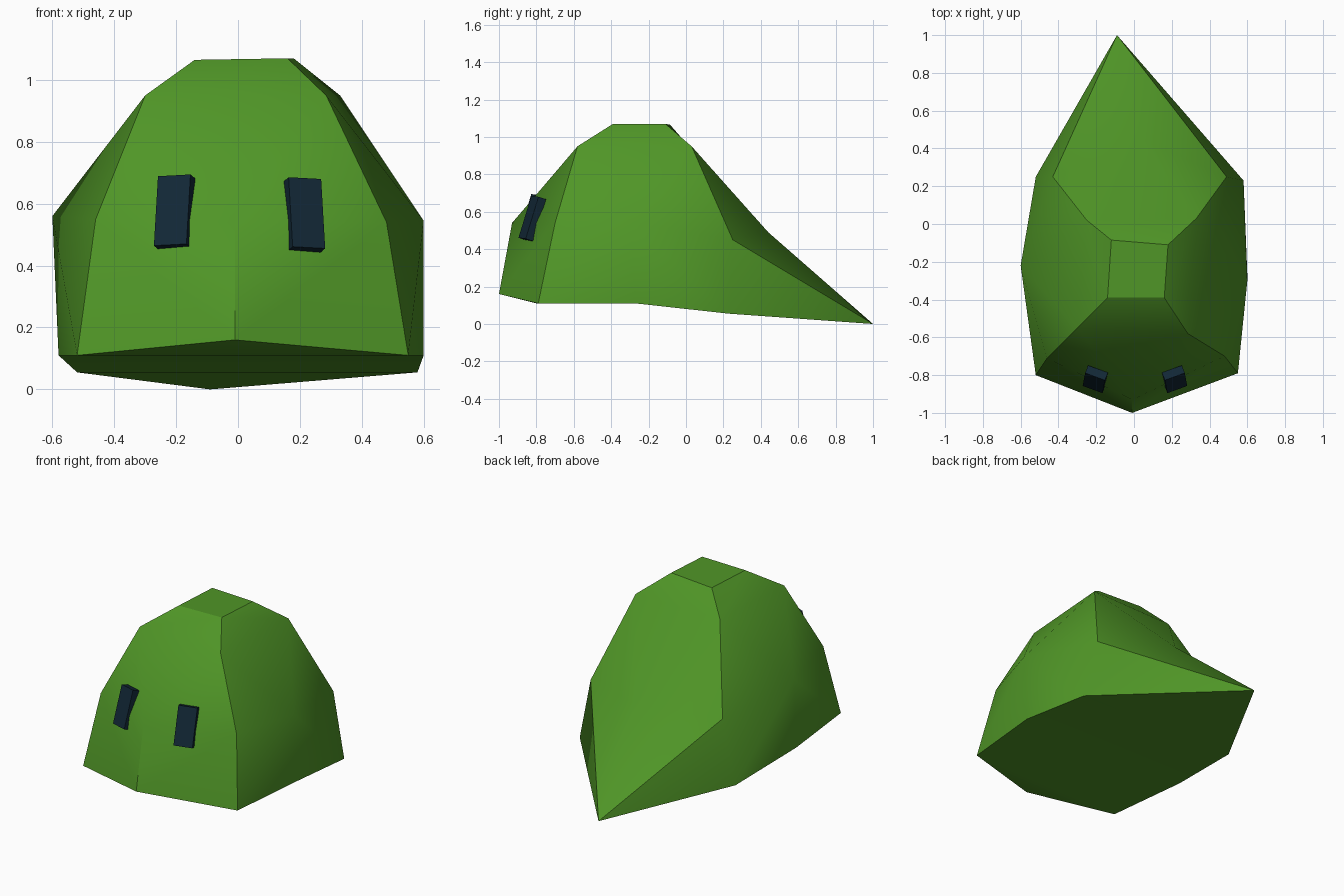
import bpy
import bmesh
from math import radians
from mathutils import Matrix

default_cube = bpy.data.objects.get("Cube")
if default_cube:
    bpy.data.objects.remove(default_cube, do_unlink=True)


def make_material(name, colour):
    material = bpy.data.materials.new(name)
    material.use_nodes = True
    material.diffuse_color = colour
    shader = material.node_tree.nodes["Principled BSDF"]
    shader.inputs["Base Color"].default_value = colour
    shader.inputs["Roughness"].default_value = 0.8
    return material


def make_object(name, mesh_builder, material):
    mesh = bpy.data.meshes.new(name)
    mesh_builder.to_mesh(mesh)
    mesh_builder.free()
    mesh.materials.append(material)
    obj = bpy.data.objects.new(name, mesh)
    bpy.context.collection.objects.link(obj)
    return obj


green = make_material("leaf green", (0.08, 0.305, 0.02, 1))
navy = make_material("dark navy", (0.006, 0.021, 0.037, 1))

# Key points on the centre line
centre_points = {
    "nose_base": (-0.01, -1.0, 0.16),
    "nose": (-0.01, -0.93, 0.54),
    "rump": (0.05, 0.44, 0.49),
    "tail": (-0.09, 1.0, 0.0),
}

# Key points of the two slightly uneven sides
left_points = {
    "top_front": (0.16, -0.39, 1.07),
    "top_back": (0.18, -0.11, 1.07),
    "shoulder": (0.285, -0.58, 0.95),
    "hip": (0.33, 0.03, 0.95),
    "cheek": (0.48, -0.70, 0.54),
    "flank": (0.60, -0.30, 0.545),
    "haunch": (0.49, 0.25, 0.45),
    "base_front": (0.55, -0.79, 0.11),
    "base_side": (0.60, -0.27, 0.11),
    "base_back": (0.58, 0.23, 0.055),
}
right_points = {
    "top_front": (-0.14, -0.39, 1.065),
    "top_back": (-0.12, -0.085, 1.065),
    "shoulder": (-0.30, -0.55, 0.95),
    "hip": (-0.25, 0.02, 0.945),
    "cheek": (-0.46, -0.71, 0.55),
    "flank": (-0.60, -0.22, 0.56),
    "haunch": (-0.43, 0.25, 0.45),
    "base_front": (-0.52, -0.80, 0.11),
    "base_side": (-0.58, -0.27, 0.11),
    "base_back": (-0.52, 0.25, 0.055),
}

# Body: faceted shell, smooth inside each panel and sharp between panels
shell = bmesh.new()
centre = {name: shell.verts.new(co) for name, co in centre_points.items()}
sides = []
for points in (left_points, right_points):
    corners = {name: shell.verts.new(co) for name, co in points.items()}
    corners.update(centre)
    sides.append(corners)
left, right = sides
panel_of = {}


def add_face(panel, verts):
    panel_of[shell.faces.new(verts)] = panel


def add_side_faces(panel, *outlines):
    for outline in outlines:
        add_face(panel, [corners[name] for name in outline.split()])


def add_bridge(panel, first, second):
    add_face(panel, [left[first], left[second], right[second], right[first]])


def add_cap(panel, pair, point):
    add_face(panel, [left[pair], right[pair], centre[point]])


for label, corners in (("left", left), ("right", right)):
    add_side_faces("front", "nose_base base_front cheek nose", "nose cheek shoulder")
    add_side_faces("back", "rump haunch hip", "rump tail haunch")
    add_side_faces(label, "top_front shoulder hip top_back",
                   "shoulder cheek flank", "shoulder flank hip", "hip flank haunch",
                   "cheek base_front flank", "flank base_front base_side",
                   "flank base_side base_back", "flank base_back haunch",
                   "haunch base_back tail")

add_bridge("top", "top_front", "top_back")
add_bridge("front", "top_front", "shoulder")
add_bridge("back", "top_back", "hip")
add_cap("front", "shoulder", "nose")
add_cap("back", "hip", "rump")
add_cap("underside", "base_front", "nose_base")
add_bridge("underside", "base_front", "base_side")
add_bridge("underside", "base_side", "base_back")
add_cap("underside", "base_back", "tail")

bmesh.ops.recalc_face_normals(shell, faces=shell.faces[:])
for face in shell.faces:
    face.smooth = True
for edge in shell.edges:
    edge.smooth = len({panel_of[face] for face in edge.link_faces}) == 1
    if set(edge.verts) == {centre["nose"], centre["nose_base"]}:
        edge.smooth = False
make_object("body", shell, green)


# Eyes: thin tilted blocks, each turned outward
def add_eye(name, location, yaw, roll):
    block = bmesh.new()
    bmesh.ops.create_cube(block, size=1)
    turn = (Matrix.Rotation(radians(yaw), 4, "Z")
            @ Matrix.Rotation(radians(-17), 4, "X")
            @ Matrix.Rotation(radians(roll), 4, "Y"))
    block.transform(Matrix.Translation(location) @ turn
                    @ Matrix.Diagonal((0.112, 0.045, 0.235, 1)))
    make_object(name, block, navy)


add_eye("right_eye", (-0.205, -0.822, 0.573), -21, -3)
add_eye("left_eye", (0.215, -0.822, 0.564), 21, 3)
